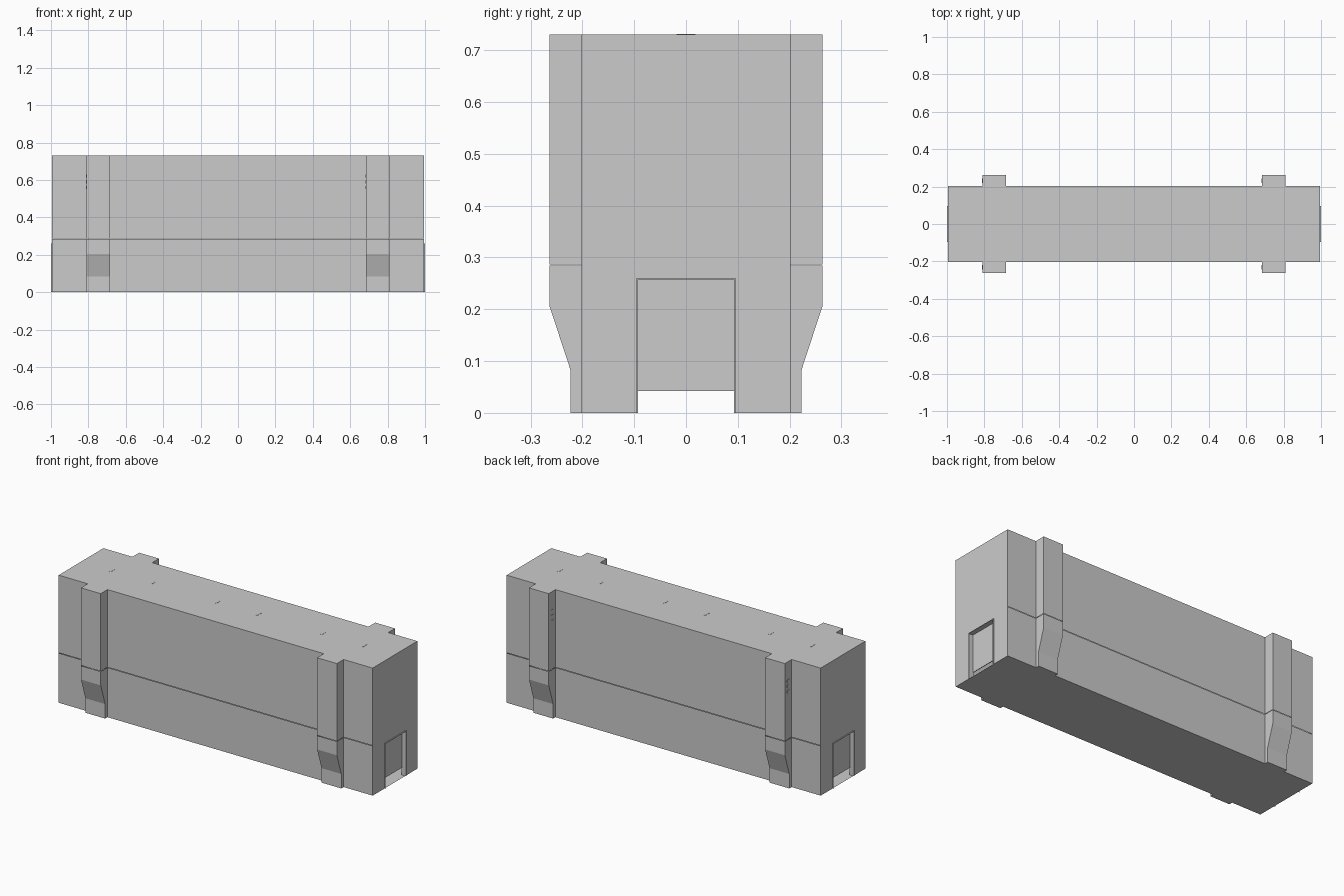
import bpy, bmesh

if "Cube" in bpy.data.objects:
    bpy.data.objects.remove(bpy.data.objects["Cube"])

L, W, H = 0.994, 0.202, 0.73      # body half length, half width, height
DOOR_W, DOOR_H = 0.093, 0.257     # doorway half width and height
SEAM = 0.285


def finish(name, bm):
    mesh = bpy.data.meshes.new(name)
    bmesh.ops.recalc_face_normals(bm, faces=bm.faces)
    bm.to_mesh(mesh)
    bm.free()
    ob = bpy.data.objects.new(name, mesh)
    bpy.context.collection.objects.link(ob)
    return ob


def add_box(bm, x0, x1, y0, y1, z0, z1):
    r = bmesh.ops.create_cube(bm, size=1)
    for v in r["verts"]:
        v.co.x = x0 if v.co.x < 0 else x1
        v.co.y = y0 if v.co.y < 0 else y1
        v.co.z = z0 if v.co.z < 0 else z1


def cut_seam(bm):
    # thin open joint between lower and upper half
    for z in (SEAM - 0.001, SEAM + 0.001):
        bmesh.ops.bisect_plane(bm, geom=bm.verts[:] + bm.edges[:] + bm.faces[:],
                               plane_co=(0, 0, z), plane_no=(0, 0, 1))
    band = [f for f in bm.faces if abs(f.calc_center_median().z - SEAM) < 0.0009]
    bmesh.ops.delete(bm, geom=band, context='FACES')


# hollow body: long sides, roof and floor, then end walls with doorways
bm = bmesh.new()
add_box(bm, -L, L, -W, W, 0, H)
ends = [f for f in bm.faces if abs(f.normal.x) > 0.9]
bmesh.ops.delete(bm, geom=ends, context='FACES_ONLY')
cut_seam(bm)
for s in (-1, 1):
    outline = [(-W, 0), (-DOOR_W, 0), (-DOOR_W, DOOR_H), (DOOR_W, DOOR_H),
               (DOOR_W, 0), (W, 0), (W, H), (-W, H)]
    bm.faces.new([bm.verts.new((s * L, y, z)) for y, z in outline])
bmesh.ops.remove_doubles(bm, verts=bm.verts, dist=0.0001)
finish("body", bm)

# buttress ribs with tapered feet
profile = [(W, 0), (0.223, 0), (0.223, 0.083), (0.263, 0.205), (0.263, H), (W, H)]
for sx, side in ((-1, "left"), (1, "right")):
    for sy, face in ((-1, "front"), (1, "back")):
        bm = bmesh.new()
        a, b = [[bm.verts.new((sx * x, sy * y, z)) for y, z in profile]
                for x in (0.685, 0.81)]
        bm.faces.new(a)
        bm.faces.new(b[::-1])
        for i in range(len(a) - 1):
            bm.faces.new((a[i], b[i], b[i + 1], a[i + 1]))
        cut_seam(bm)
        finish(f"rib_{face}_{side}", bm)

        # three small vents on one flank of each rib
        bm = bmesh.new()
        x = 0.685 if sx > 0 else -0.81
        for z in (0.56, 0.59, 0.62):
            y0, y1 = sorted((sy * 0.22, sy * 0.243))
            add_box(bm, x - 0.002, x + 0.002, y0, y1, z - 0.008, z + 0.008)
        finish(f"vents_{face}_{side}", bm)

# end doorways: thin rim, jambs and recessed shutter
for s, side in ((-1, "left"), (1, "right")):
    inner, outer = s * (L - 0.025), s * 1.0
    bm = bmesh.new()
    t = 0.003
    x0, x1 = sorted((inner, outer))
    add_box(bm, x0, x1, -DOOR_W - t, -DOOR_W, 0, DOOR_H + t)
    add_box(bm, x0, x1, DOOR_W, DOOR_W + t, 0, DOOR_H + t)
    add_box(bm, x0, x1, -DOOR_W, DOOR_W, DOOR_H, DOOR_H + t)
    finish(f"door_frame_{side}", bm)
    bm = bmesh.new()
    x0, x1 = sorted((inner, inner + s * 0.004))
    add_box(bm, x0, x1, -DOOR_W, DOOR_W, 0.042, DOOR_H)
    finish(f"shutter_{side}", bm)

# small roof fittings along the centre line
bm = bmesh.new()
for x in (0.13, 0.54, 0.8):
    for s in (-1, 1):
        add_box(bm, s * x - 0.005, s * x + 0.005, -0.018, 0.018, H - 0.003, H + 0.001)
finish("roof_fittings", bm)
